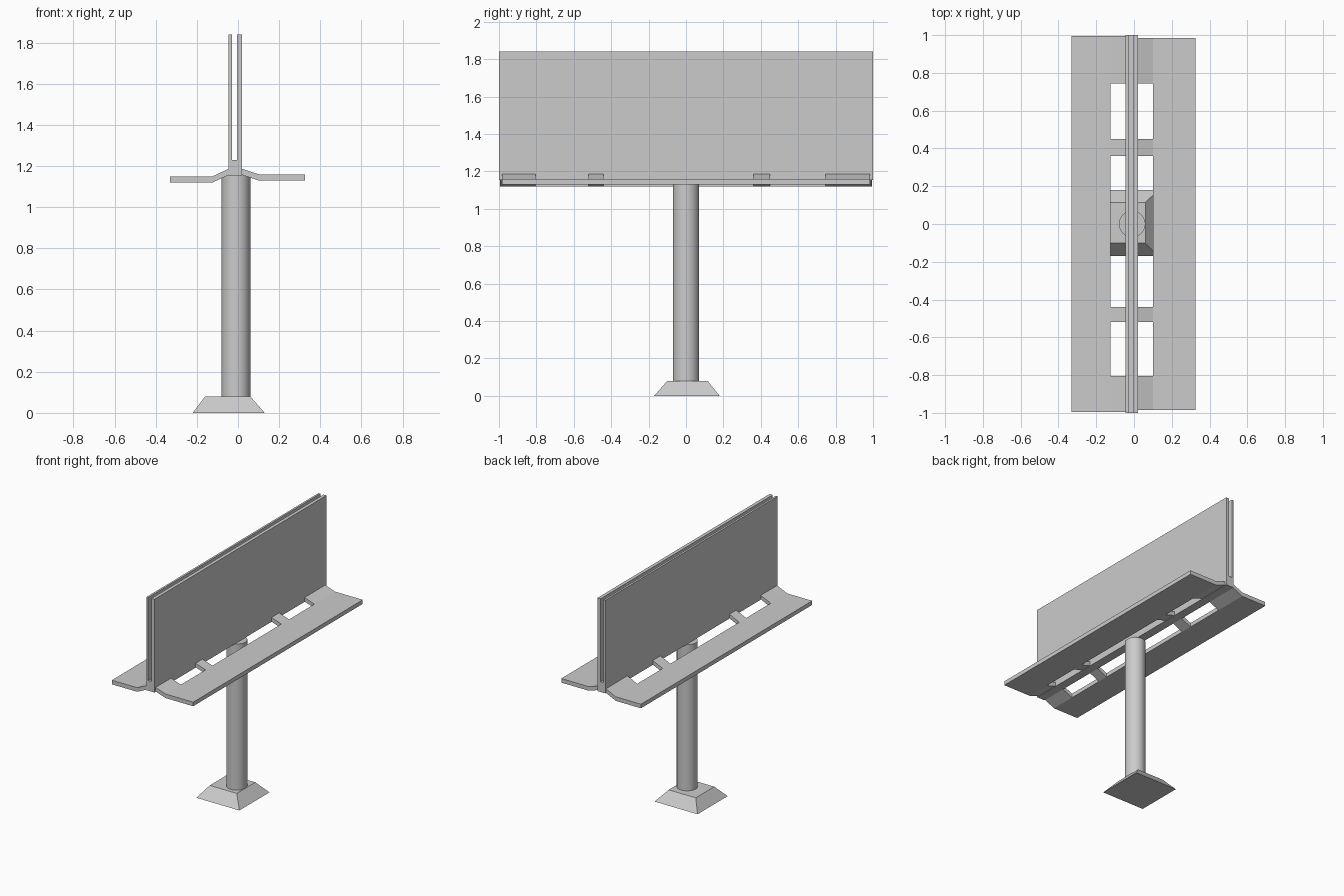
import bpy, bmesh
from mathutils import Matrix

if "Cube" in bpy.data.objects:
    bpy.data.objects.remove(bpy.data.objects["Cube"])


def finish(name, bm):
    bmesh.ops.recalc_face_normals(bm, faces=bm.faces[:])
    mesh = bpy.data.meshes.new(name)
    bm.to_mesh(mesh)
    bm.free()
    obj = bpy.data.objects.new(name, mesh)
    bpy.context.collection.objects.link(obj)
    return obj


def box(name, x, y, z):
    bm = bmesh.new()
    spans = (x, y, z)
    mat = Matrix.LocRotScale([(a + b) / 2 for a, b in spans], None, [b - a for a, b in spans])
    bmesh.ops.create_cube(bm, size=1, matrix=mat)
    return finish(name, bm)


def walkway(name, profile, stations, drop=0.03):
    """Slab between profile points 0-1, bent tabs between 1-2 on even stations."""
    bm = bmesh.new()
    cells = [(c, r) for r in range(len(stations) - 1) for c in (0, 1) if c == 0 or r % 2 == 0]
    layers = []
    for dz in (0, -drop):
        verts = {}
        for c, r in cells:
            for key in ((c, r), (c + 1, r), (c + 1, r + 1), (c, r + 1)):
                if key not in verts:
                    x, z = profile[key[0]]
                    verts[key] = bm.verts.new((x, stations[key[1]], z + dz))
        for c, r in cells:
            bm.faces.new([verts[k] for k in ((c, r), (c + 1, r), (c + 1, r + 1), (c, r + 1))])
        layers.append(verts)
    # Close the rim between the upper and lower skins
    top, bottom = layers
    partner = {v: bottom[k] for k, v in top.items()}
    rim = [e for e in bm.edges if e.is_boundary and e.verts[0] in partner]
    for a, b in [tuple(e.verts) for e in rim]:
        bm.faces.new((a, b, partner[b], partner[a]))
    return finish(name, bm)


# Tapered footing
base = box("footing", (-0.22, 0.13), (-0.17, 0.18), (0, 0.08))
for v in base.data.vertices:
    if v.co.z > 0.04:
        v.co.x = -0.16 if v.co.x < 0 else 0.06
        v.co.y = -0.10 if v.co.y < 0 else 0.115

# Round post
bpy.ops.mesh.primitive_cylinder_add(vertices=48, radius=0.07, depth=1.075, location=(-0.01, 0, 0.6175))
bpy.context.object.name = "post"
bpy.ops.object.shade_smooth_by_angle()

# Two display panels and the beam joining them at the bottom
box("left_panel", (-0.045, -0.03), (-1, 1), (1.155, 1.84))
box("right_panel", (-0.005, 0.02), (-1, 1), (1.155, 1.84))
box("joining_beam", (-0.03, -0.005), (-1, 1), (1.155, 1.23))

# Service walkways with bent support tabs
tabs = [-0.805, -0.52, -0.44, 0.36, 0.45, 0.745]
walkway("left_walkway", [(-0.33, 1.15), (-0.125, 1.15), (-0.045, 1.187)], [-0.995] + tabs + [0.995])
walkway("right_walkway", [(0.325, 1.16), (0.10, 1.16), (0.02, 1.187)], [-0.985] + tabs + [0.985])
